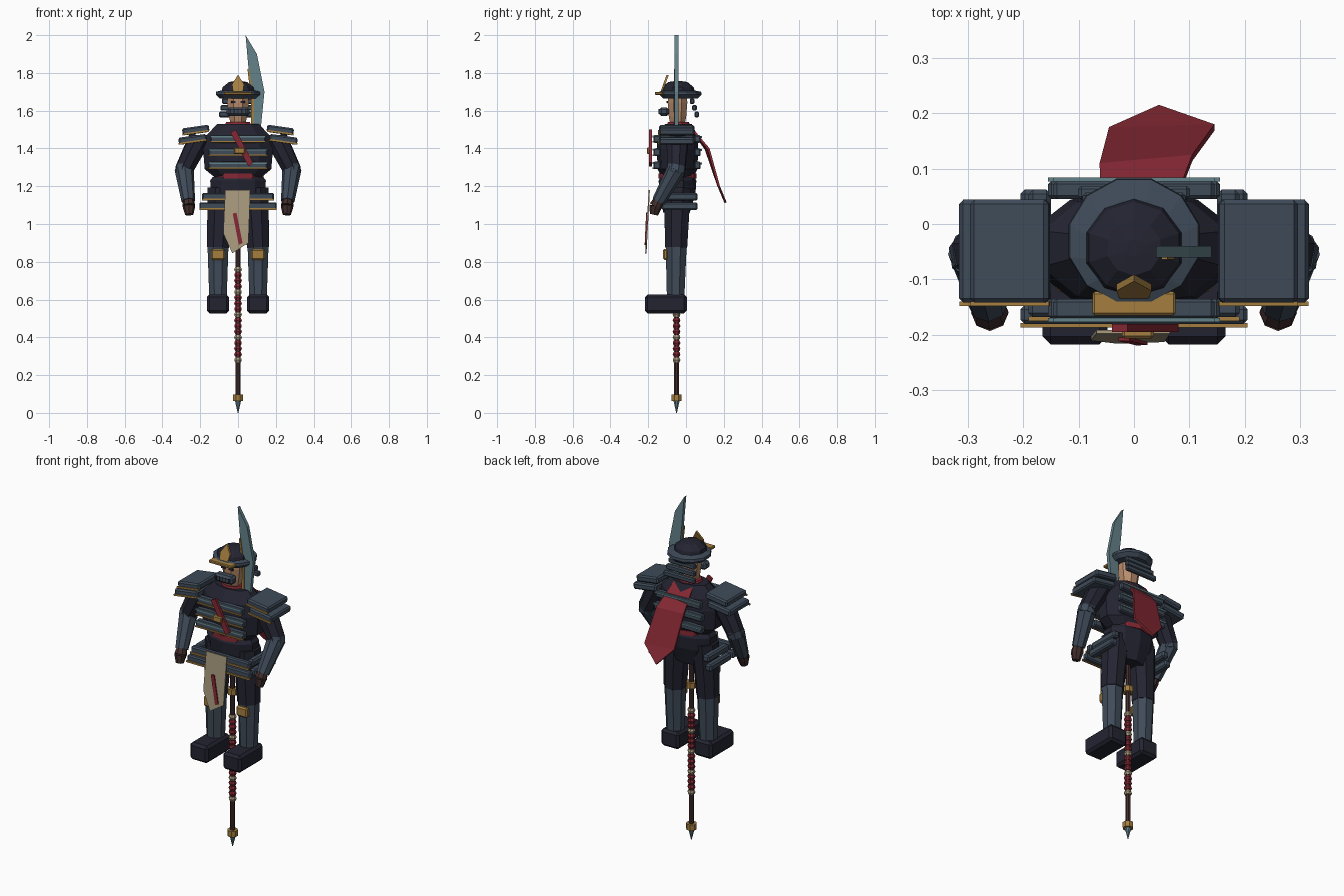
import bpy, bmesh, math
from mathutils import Vector, Matrix

cube = bpy.data.objects.get("Cube")
if cube:
    bpy.data.objects.remove(cube, do_unlink=True)


def material(name, hex_code):
    rgb = [int(hex_code[i:i + 2], 16) / 255 for i in (0, 2, 4)]
    col = [c / 12.92 if c <= 0.04045 else ((c + 0.055) / 1.055) ** 2.4 for c in rgb] + [1]
    m = bpy.data.materials.new(name)
    m.use_nodes = True
    m.diffuse_color = col
    m.node_tree.nodes["Principled BSDF"].inputs["Base Color"].default_value = col
    return m


NAVY = material("dark navy", "232431")
STEEL = material("blue steel", "3f4b59")
BLADE = material("pale blade steel", "64828a")
GOLD = material("old gold", "a57f40")
RED = material("deep red", "85283a".replace("3a", "33"))
CLOTH = material("tan cloth", "ab9c80")
BROWN = material("dark brown", "402d2c")
SKIN = material("skin", "b98c6c")


def finish(name, bm, mat):
    bmesh.ops.recalc_face_normals(bm, faces=bm.faces[:])
    me = bpy.data.meshes.new(name)
    bm.to_mesh(me)
    bm.free()
    me.materials.append(mat)
    ob = bpy.data.objects.new(name, me)
    bpy.context.scene.collection.objects.link(ob)
    return ob


def box(name, x, y, z, mat, bevel=0.0, tilt=None):
    """Box from (min, max) ranges, optionally tilted about y by an angle in degrees."""
    lo, hi = Vector((x[0], y[0], z[0])), Vector((x[1], y[1], z[1]))
    bm = bmesh.new()
    bmesh.ops.create_cube(bm, size=1, matrix=Matrix.Diagonal((*(hi - lo), 1)))
    if bevel:
        bmesh.ops.bevel(bm, geom=bm.edges[:], offset=bevel, segments=1, affect='EDGES')
    mid = Matrix.Translation((lo + hi) / 2)
    bm.transform(mid @ Matrix.Rotation(math.radians(tilt or 0), 4, 'Y'))
    return finish(name, bm, mat)


def limb(name, a, b, r1, r2, mat, sides=8, squash=1.0):
    """Tapered prism from point a to point b."""
    a, b = Vector(a), Vector(b)
    bm = bmesh.new()
    bmesh.ops.create_cone(bm, cap_ends=True, segments=sides, radius1=r1, radius2=r2,
                          depth=(b - a).length)
    bm.transform(Matrix.Diagonal((1, squash, 1, 1)) @ Matrix.Rotation(math.pi / sides, 4, 'Z'))
    turn = Vector((0, 0, 1)).rotation_difference(b - a).to_matrix().to_4x4()
    bm.transform(Matrix.Translation((a + b) / 2) @ turn)
    return finish(name, bm, mat)


def loft(name, rings, mat, sides=10):
    """Stack of elliptical rings (z, radius x, radius y, centre y)."""
    bm = bmesh.new()
    loops = []
    for z, rx, ry, cy in rings:
        angles = [2 * math.pi * (i + 0.5) / sides for i in range(sides)]
        loops.append([bm.verts.new((rx * math.cos(t), cy + ry * math.sin(t), z)) for t in angles])
    for lower, upper in zip(loops, loops[1:]):
        for i in range(sides):
            j = (i + 1) % sides
            bm.faces.new((lower[i], lower[j], upper[j], upper[i]))
    bm.faces.new(loops[0])
    bm.faces.new(loops[-1])
    return finish(name, bm, mat)


def plate(name, pts, y_top, y_low, thick, mat):
    """Flat outline in x and z, leaning from y_top to y_low, with thickness along y."""
    zs = [p[1] for p in pts]
    bm = bmesh.new()

    def lean(z):
        return y_low + (y_top - y_low) * (z - min(zs)) / (max(zs) - min(zs))
    face = bm.faces.new([bm.verts.new((x, lean(z), z)) for x, z in pts])
    new = bmesh.ops.extrude_face_region(bm, geom=[face])["geom"]
    moved = [v for v in new if isinstance(v, bmesh.types.BMVert)]
    bmesh.ops.translate(bm, verts=moved, vec=(0, thick, 0))
    return finish(name, bm, mat)


def span(s, a, b):
    return tuple(sorted((s * a, s * b)))


# Polearm: shaft, tip, collars, wrapped grip, blade
SY = -0.05
limb("shaft", (0, SY, 0.05), (0, SY, 1.5), 0.014, 0.014, BROWN)
limb("shaft_tip", (0, SY, 0), (0, SY, 0.062), 0.002, 0.017, BLADE)
for i, z in enumerate((0.08, 0.91)):
    limb(f"shaft_collar_{i}", (0, SY, z - 0.017), (0, SY, z + 0.017), 0.029, 0.029, GOLD)
for i in range(17):
    z = 0.28 + i * 0.03
    ring_mat = CLOTH if i % 4 == 0 else RED
    loft(f"grip_wrap_{i}", [(z - 0.012, 0.017, 0.017, SY), (z, 0.022, 0.022, SY),
                            (z + 0.012, 0.017, 0.017, SY)], ring_mat, 8)
plate("blade", [(0.04, 2.0), (0.1, 1.9), (0.14, 1.7), (0.12, 1.5), (0.07, 1.5),
                (0.075, 1.65), (0.055, 1.83)], -0.06, -0.06, 0.02, BLADE)
plate("blade_edge", [(0.05, 1.82), (0.06, 1.82), (0.085, 1.65), (0.082, 1.5), (0.068, 1.5),
                     (0.07, 1.65)], -0.064, -0.064, 0.005, GOLD)

# Trunk
loft("torso", [(1.24, 0.12, 0.08, -0.045), (1.29, 0.185, 0.105, -0.045),
               (1.4, 0.195, 0.11, -0.045), (1.47, 0.175, 0.105, -0.045),
               (1.53, 0.115, 0.07, -0.04)], NAVY)
loft("waist_sash", [(1.24, 0.125, 0.1, -0.045), (1.268, 0.125, 0.1, -0.045)], RED)
loft("hips", [(1.06, 0.1, 0.07, -0.05), (1.16, 0.15, 0.095, -0.045),
              (1.23, 0.155, 0.1, -0.045), (1.25, 0.14, 0.09, -0.045)], NAVY)

# Chest and back bands with trims
for i, z in enumerate((1.31, 1.38, 1.45)):
    w = 0.155 if i < 2 else 0.145
    box(f"chest_band_{i}", (-w, w), (-0.172, -0.135), (z - 0.02, z + 0.02), STEEL, 0.006)
    box(f"chest_trim_{i}", (-w, w), (-0.177, -0.17), (z + 0.008, z + 0.018), BLADE)
    box(f"chest_gold_{i}", (-w, w), (-0.177, -0.17), (z - 0.019, z - 0.011), GOLD)
    box(f"back_band_{i}", (-w, w), (0.045, 0.078), (z - 0.02, z + 0.02), STEEL, 0.006)
    box(f"back_trim_{i}", (-w, w), (0.077, 0.084), (z + 0.006, z + 0.016), BLADE)
plate("chest_strap", [(-0.04, 1.485), (-0.012, 1.5), (0.08, 1.325), (0.055, 1.305)],
      -0.195, -0.195, 0.015, RED)
box("chest_clasp", (-0.022, 0.036), (-0.207, -0.18), (1.37, 1.405), GOLD, 0.005)

# Skirt armour: front and side plates in two tiers
for i, (z, w) in enumerate(((1.145, 0.19), (1.095, 0.205))):
    out = 0.012 * i
    box(f"skirt_front_{i}", (-w, w), (-0.168 - out, -0.135 - out), (z - 0.02, z + 0.02), STEEL, 0.007)
    box(f"skirt_front_gold_{i}", (-w, w), (-0.175 - out, -0.167 - out), (z - 0.02, z - 0.01), GOLD)
    for side, s in (("left", 1), ("right", -1)):
        box(f"skirt_{side}_{i}", span(s, w - 0.04, w), (-0.13, 0.062), (z - 0.02, z + 0.02), STEEL, 0.008)

# Hanging banner with stripe
plate("banner", [(-0.068, 1.18), (0.065, 1.18), (0.055, 0.9), (-0.03, 0.845), (-0.078, 0.95)],
      -0.198, -0.216, 0.007, CLOTH)
plate("banner_stripe", [(-0.028, 1.055), (-0.008, 1.06), (0.024, 0.9), (0.004, 0.89)],
      -0.211, -0.219, 0.006, RED)

# Limbs and shoulder guards, mirrored
for side, s in (("left", 1), ("right", -1)):
    lx = 0.106 * s
    box(f"{side}_foot", span(s, 0.048, 0.165), (-0.217, 0.004), (0.527, 0.627), NAVY, 0.014)
    limb(f"{side}_shin", (lx, -0.055, 0.61), (lx, -0.052, 0.885), 0.05, 0.06, STEEL)
    limb(f"{side}_thigh", (lx, -0.052, 0.875), (lx * 0.85, -0.046, 1.19), 0.063, 0.077, NAVY)
    box(f"{side}_knee_plate", span(s, 0.07, 0.142), (-0.122, -0.095), (0.81, 0.868), GOLD, 0.008)

    shoulder, elbow = (0.2 * s, -0.045, 1.46), (0.285 * s, -0.05, 1.29)
    wrist, palm = (0.263 * s, -0.145, 1.12), (0.258 * s, -0.17, 1.05)
    limb(f"{side}_upper_arm", shoulder, elbow, 0.062, 0.05, NAVY)
    limb(f"{side}_elbow", (0.28 * s, -0.048, 1.31), (0.286 * s, -0.055, 1.27), 0.05, 0.05, STEEL)
    limb(f"{side}_forearm", elbow, wrist, 0.051, 0.036, STEEL)
    limb(f"{side}_wrist", (0.264 * s, -0.14, 1.135), (0.26 * s, -0.16, 1.095), 0.026, 0.034, BROWN)
    limb(f"{side}_hand", (0.26 * s, -0.16, 1.095), palm, 0.034, 0.022, BROWN)

    for i, (z, a, b) in enumerate(((1.497, 0.152, 0.295), (1.448, 0.165, 0.315))):
        box(f"{side}_shoulder_guard_{i}", span(s, a, b), (-0.142, 0.044), (z - 0.019, z + 0.019),
            STEEL, 0.008, tilt=8 * s)
        box(f"{side}_shoulder_gold_{i}", span(s, a, b), (-0.148, -0.14), (z - 0.018, z - 0.008),
            GOLD, tilt=8 * s)

# Head, mask and scarf
loft("neck_scarf", [(1.505, 0.085, 0.07, -0.04), (1.54, 0.065, 0.055, -0.04)], RED)
loft("head", [(1.52, 0.04, 0.04, -0.045), (1.57, 0.052, 0.05, -0.045),
              (1.64, 0.062, 0.056, -0.045), (1.7, 0.06, 0.055, -0.045)], SKIN, 8)
box("mask", (-0.06, 0.06), (-0.142, -0.09), (1.572, 1.618), STEEL, 0.012)
for i in range(5):
    x = -0.04 + 0.02 * i
    box(f"mask_slot_{i}", (x - 0.003, x + 0.003), (-0.145, -0.14), (1.582, 1.608), NAVY)
for s in (-1, 1):
    box("eye", span(s, 0.012, 0.038), (-0.103, -0.096), (1.64, 1.652), NAVY)

# Helmet: brim, dome, neck guards, gold visor and crest
loft("helmet_brim", [(1.665, 0.1, 0.095, -0.03), (1.685, 0.122, 0.116, -0.03),
                     (1.7, 0.12, 0.114, -0.03), (1.708, 0.09, 0.085, -0.04)], STEEL, 12)
loft("helmet_dome", [(1.695, 0.094, 0.092, -0.043), (1.725, 0.085, 0.083, -0.043),
                     (1.752, 0.05, 0.05, -0.043), (1.757, 0.015, 0.015, -0.043)], NAVY)
for i, z in enumerate((1.65, 1.615, 1.58)):
    y = 0.02 + 0.012 * i
    w = 0.085 + 0.008 * i
    box(f"neck_guard_{i}", (-w, w), (y, y + 0.025), (z - 0.015, z + 0.015), STEEL, 0.006)
box("helmet_visor", (-0.075, 0.075), (-0.165, -0.122), (1.683, 1.7), GOLD, 0.004)
plate("helmet_crest", [(-0.026, 1.7), (0.026, 1.7), (0.032, 1.74), (0, 1.79), (-0.032, 1.74)],
      -0.103, -0.135, 0.012, GOLD)

# Cape: rows of left and right points ending in a single tip
rows = [((-0.06, 0.02, 1.525), (0.065, 0.02, 1.525)),
        ((-0.062, 0.11, 1.4), (0.105, 0.125, 1.4)),
        ((-0.045, 0.175, 1.21), (0.145, 0.18, 1.2))]
bm = bmesh.new()
edges = [[bm.verts.new(p) for p in row] for row in rows]
tip = bm.verts.new((0.045, 0.215, 1.115))
for (a, b), (c, d) in zip(edges, edges[1:]):
    bm.faces.new((a, b, d, c))
bm.faces.new((edges[-1][0], edges[-1][1], tip))
cape = finish("cape", bm, RED)
cape.modifiers.new("thickness", 'SOLIDIFY').thickness = 0.012
